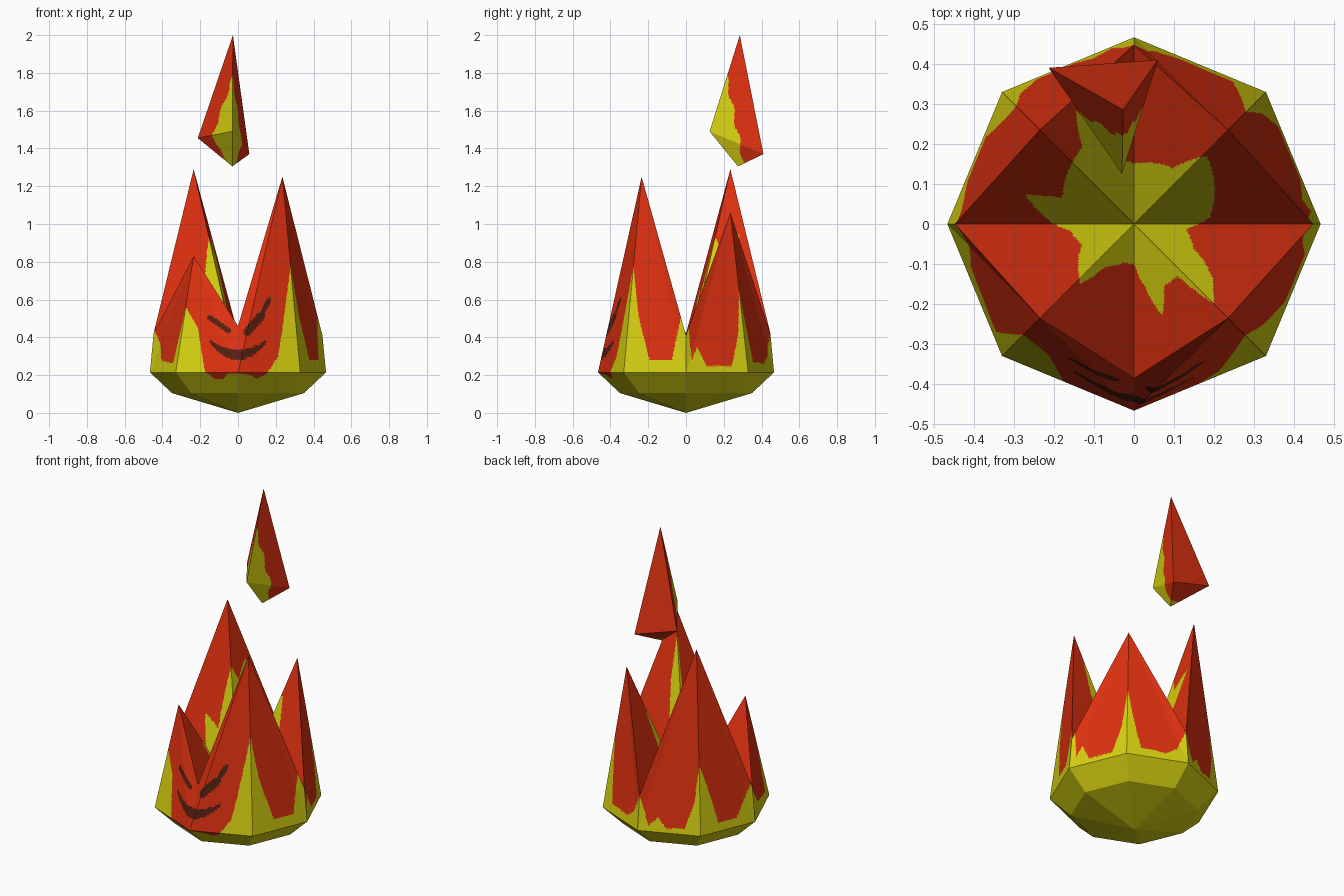
import bpy, bmesh
from math import sin, cos, pi, atan2, degrees, hypot
from mathutils import Vector

cube = bpy.data.objects.get("Cube")
if cube:
    bpy.data.objects.remove(cube, do_unlink=True)


def make_material(name, rgb):
    mat = bpy.data.materials.new(name)
    mat.use_nodes = True
    mat.diffuse_color = (*rgb, 1)
    mat.node_tree.nodes["Principled BSDF"].inputs["Base Color"].default_value = (*rgb, 1)
    return mat


MATERIALS = [make_material("flame red", (.73, .03, .005)),
             make_material("flame yellow", (.68, .64, .005)),
             make_material("charred brown", (.09, .014, .006))]
RED, YELLOW, BROWN = range(len(MATERIALS))
OUTER, INNER = range(2)

# Height of the yellow flame edge around the outside (degrees from front)
FLAME_EDGE = [(0, .21), (9, .2), (14, .18), (20, .2), (24, .24), (30, .3), (34, .42),
              (40, .62), (45, .78), (52, .52), (55, .45), (63, .28), (80, .28),
              (86, .5), (91, .5), (94, .28), (98, .35), (105, .25), (124, .25),
              (131, .42), (135, .66), (139, .5), (145, .27), (165, .26), (173, .3),
              (180, .42), (187, .25), (194, .3), (200, .24), (214, .25), (221, .4),
              (225, .62), (231, .5), (240, .26), (256, .27), (270, .45), (285, .28),
              (308, .26), (315, .56), (327, .45), (331, .35), (336, .22), (342, .18),
              (349, .18), (353, .21), (360, .21)]
# Reach of the yellow star inside the hollow, seen from above
STAR_EDGE = [(0, .1), (10, .16), (17, .24), (26, .17), (40, .17), (45, .28), (55, .24),
             (68, .16), (85, .13), (95, .19), (133, .25), (145, .17), (180, .15),
             (196, .17), (207, .32), (214, .23), (250, .19), (255, .28), (270, .2),
             (276, .16), (292, .14), (318, .2), (326, .13), (345, .1), (360, .1)]


def lookup(table, angle):
    for (a, va), (b, vb) in zip(table, table[1:]):
        if a <= angle <= b:
            return va + (vb - va) * (angle - a) / (b - a)
    return table[-1][1]


def near_stroke(x, z, points, width):
    p = Vector((x, z))
    for a, b in zip(points, points[1:]):
        a, b = Vector(a), Vector(b)
        t = max(0, min(1, (p - a).dot(b - a) / (b - a).length_squared))
        if (p - a.lerp(b, t)).length < width:
            return True
    return False


def is_face_mark(x, z):
    mouth = abs(x) < .15 and .28 + 4 * x * x < z < .335 + 2.4 * x * x
    left = near_stroke(x, z, [(.05, .43), (.12, .51)], .022)
    brow = near_stroke(x, z, [(.12, .51), (.14, .55), (.165, .6)], .012)
    right = near_stroke(x, z, [(-.15, .505), (-.1, .47), (-.05, .435)], .014)
    return mouth or left or brow or right


def paint_body(c, zone):
    angle = degrees(atan2(c.x, -c.y)) % 360
    if zone == INNER:
        return YELLOW if hypot(c.x, c.y) < lookup(STAR_EDGE, angle) else RED
    if c.y < -.2 and is_face_mark(c.x, c.z):
        return BROWN
    return YELLOW if c.z < lookup(FLAME_EDGE, angle) else RED


def paint_spark(c, zone):
    return YELLOW if c.y < .21 + .2 * (1.8 - c.z) + .008 * sin(40 * c.z) else RED


def finish(name, bm, paint, levels):
    """Refine the flat faces and colour them by rule."""
    bmesh.ops.recalc_face_normals(bm, faces=bm.faces)
    bmesh.ops.triangulate(bm, faces=bm.faces)
    for _ in range(levels):
        bmesh.ops.subdivide_edges(bm, edges=bm.edges[:], cuts=1, use_grid_fill=True)
    for f in bm.faces:
        f.material_index = paint(f.calc_center_median(), f.material_index)
        f.smooth = False
    mesh = bpy.data.meshes.new(name)
    bm.to_mesh(mesh)
    bm.free()
    for mat in MATERIALS:
        mesh.materials.append(mat)
    obj = bpy.data.objects.new(name, mesh)
    bpy.context.collection.objects.link(obj)


def ring(bm, radius, z):
    return [bm.verts.new((radius * sin(i * pi / 4), -radius * cos(i * pi / 4), z))
            for i in range(8)]


# Body: faceted bowl with four spikes around a hollow
bm = bmesh.new()
foot = bm.verts.new((0, 0, 0))
hollow = bm.verts.new((0, 0, .25))
low, rim = ring(bm, .35, .105), ring(bm, .466, .215)
notches = [bm.verts.new(p) for p in
           ((0, -.385, .46), (.447, 0, .41), (0, .447, .42), (-.447, 0, .42))]
tips = [bm.verts.new((sx * .235, sy * .235, z)) for sx, sy, z in
        ((1, -1, 1.25), (1, 1, 1.06), (-1, 1, 1.29), (-1, -1, .83))]
for i in range(8):
    j = (i + 1) % 8
    bm.faces.new((foot, low[j], low[i]))
    bm.faces.new((low[i], low[j], rim[j], rim[i]))
for k in range(4):
    n = (k + 1) % 4
    before, corner, after = rim[2 * k], rim[2 * k + 1], rim[2 * n]
    bm.faces.new((before, corner, tips[k]))
    bm.faces.new((before, tips[k], notches[k]))
    bm.faces.new((corner, after, tips[k]))
    bm.faces.new((after, notches[n], tips[k]))
    for notch in (notches[k], notches[n]):
        bm.faces.new((hollow, notch, tips[k])).material_index = INNER
finish("flame_body", bm, paint_body, 6)

# Spark: three-sided shard floating above the back
bm = bmesh.new()
top = bm.verts.new((-.027, .285, 2))
bottom = bm.verts.new((-.03, .275, 1.305))
belt = [bm.verts.new(p) for p in
        ((-.03, .125, 1.49), (.06, .41, 1.37), (-.213, .39, 1.455))]
for i in range(3):
    for end in (top, bottom):
        bm.faces.new((end, belt[i], belt[(i + 1) % 3]))
finish("floating_spark", bm, paint_spark, 5)
